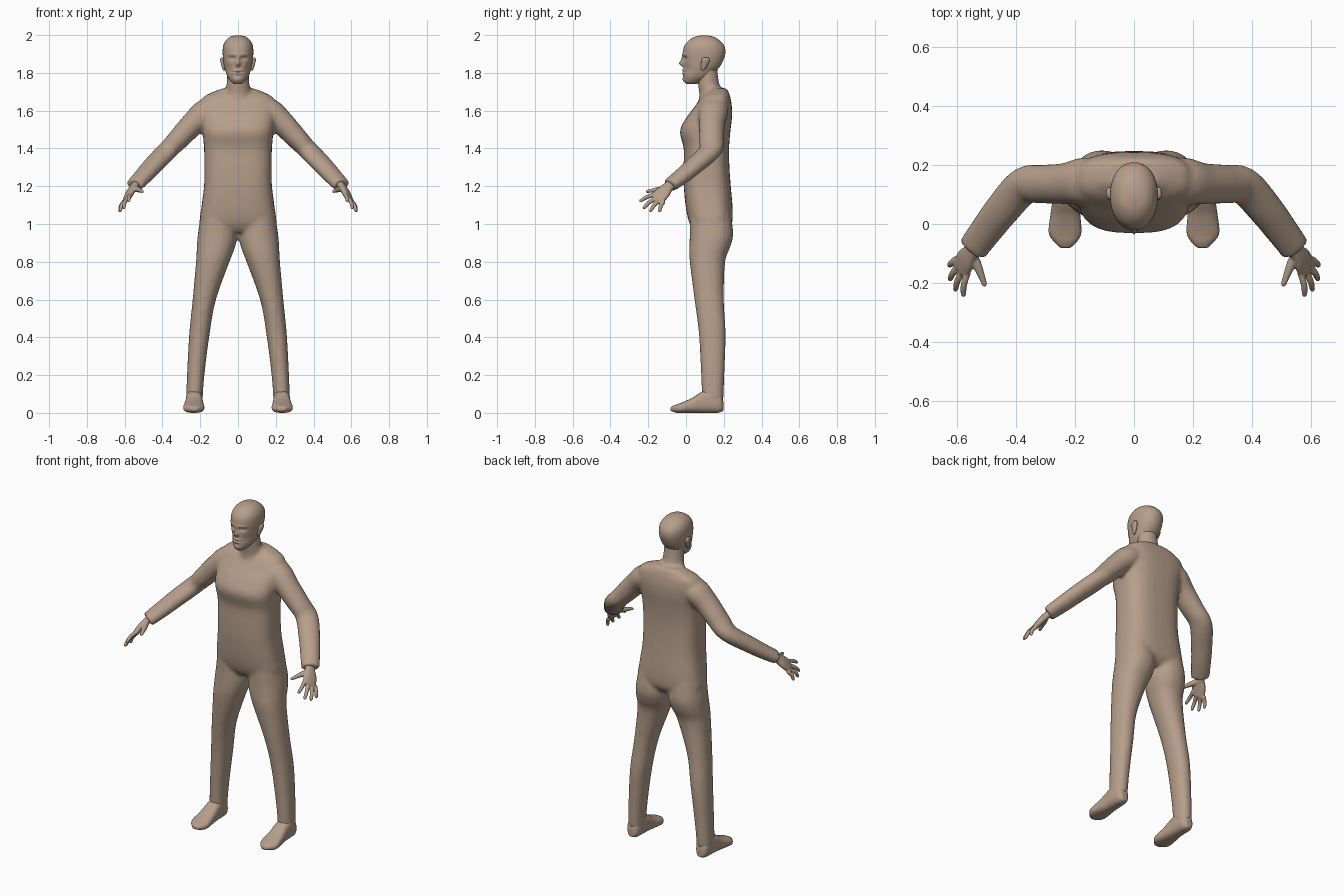
import bpy, bmesh, math
from mathutils import Vector

skin = bpy.data.materials.new("tan_skin")
skin.diffuse_color = (0.47, 0.345, 0.26, 1)


def spline(rows, steps=4):
    """Catmull-Rom resampling of rows of numbers."""
    p = [Vector(r) for r in rows]
    p = [p[0]] + p + [p[-1]]
    out = []
    for i in range(1, len(p) - 2):
        a, b, c, d = p[i - 1:i + 3]
        for k in range(steps):
            t = k / steps
            out.append(0.5 * (2 * b + (c - a) * t + (2 * a - 5 * b + 4 * c - d) * t * t
                              + (3 * b - a - 3 * c + d) * t ** 3))
    return out + [p[-1]]


def oval(c, u, v, power=2.0, seg=32):
    """Rounded ring around c spanned by the half axes u and v."""
    pts = []
    for i in range(seg):
        a = 2 * math.pi * i / seg
        s, t = math.cos(a), math.sin(a)
        pts.append(c + u * math.copysign(abs(s) ** (2 / power), s)
                   + v * math.copysign(abs(t) ** (2 / power), t))
    return pts


def loft(bm, rings, side=1):
    """Skin the rings into a closed tube, mirrored in x for side -1."""
    loops = [[bm.verts.new((p.x * side, p.y, p.z)) for p in r] for r in rings]
    n = len(loops[0])
    for a, b in zip(loops, loops[1:]):
        for i in range(n):
            bm.faces.new((a[i], a[(i + 1) % n], b[(i + 1) % n], b[i]))
    bm.faces.new(loops[0])
    bm.faces.new(loops[-1])


def stack(bm, rows, power=2.0, side=1, seg=32, steps=4):
    """Horizontal rings from rows of z, x0, x1, y0, y1."""
    rings = []
    for z, x0, x1, y0, y1 in spline(rows, steps):
        rings.append(oval(Vector(((x0 + x1) / 2, (y0 + y1) / 2, z)),
                          Vector(((x1 - x0) / 2, 0, 0)), Vector((0, (y1 - y0) / 2, 0)), power, seg))
    loft(bm, rings, side)


def limb(bm, rows, side=1, power=2.0, seg=24, across=None):
    """Tube along a path from rows of x, y, z, width radius, thickness radius."""
    rows = spline(rows)
    pts = [Vector(r[:3]) for r in rows]
    rings = []
    for i, r in enumerate(rows):
        t = (pts[min(i + 1, len(pts) - 1)] - pts[max(i - 1, 0)]).normalized()
        u = across - t * across.dot(t) if across else t.cross(Vector((0, 0, 1)))
        u.normalize()
        rings.append(oval(pts[i], u * r[3], u.cross(t) * r[4], power, seg))
    loft(bm, rings, side)


def finish(name, bm, voxel=0, smooth=3):
    bmesh.ops.recalc_face_normals(bm, faces=bm.faces)
    for f in bm.faces:
        f.smooth = True
    me = bpy.data.meshes.new(name)
    bm.to_mesh(me)
    bm.free()
    me.materials.append(skin)
    ob = bpy.data.objects.new(name, me)
    bpy.context.collection.objects.link(ob)
    if voxel:
        m = ob.modifiers.new("blend", 'REMESH')
        m.mode, m.voxel_size, m.use_smooth_shade = 'VOXEL', voxel, True
        s = ob.modifiers.new("soften", 'SMOOTH')
        s.factor, s.iterations = 0.5, smooth
    return ob


# Body: torso, neck, legs and sleeved arms blended into one skin
bm = bmesh.new()
stack(bm, [(0.955, -.13, .13, .05, .21), (1.0, -.2, .2, .02, .243), (1.08, -.195, .195, 0, .247),
           (1.2, -.18, .18, -.012, .237), (1.3, -.178, .178, -.013, .23), (1.4, -.18, .18, -.012, .228),
           (1.49, -.188, .188, -.032, .235), (1.56, -.195, .195, .0, .243), (1.62, -.2, .2, .045, .243),
           (1.67, -.185, .185, .08, .235), (1.7, -.13, .13, .11, .225), (1.718, -.08, .08, .12, .215)], 2.8)
stack(bm, [(1.62, -.1, .1, .06, .22), (1.68, -.075, .075, .07, .205), (1.73, -.062, .062, .065, .18),
           (1.78, -.058, .058, .06, .17), (1.84, -.055, .055, .06, .165)])
for side in (1, -1):
    stack(bm, [(1.06, .02, .195, .02, .235), (0.95, .004, .212, .02, .25), (0.88, .015, .218, .018, .235),
               (0.8, .045, .222, .02, .207), (0.6, .117, .24, .045, .2), (0.42, .15, .258, .068, .21),
               (0.2, .178, .27, .08, .203), (0.06, .188, .275, .085, .197)], 2.2, side)
    limb(bm, [(.1, .15, 1.63, .07, .05), (.17, .145, 1.593, .08, .07), (.235, .137, 1.535, .07, .064),
              (.31, .135, 1.455, .066, .058), (.375, .128, 1.387, .064, .05), (.45, .045, 1.31, .06, .046),
              (.5, -.02, 1.255, .056, .042), (.548, -.085, 1.205, .052, .036)], side)
finish("body", bm, 0.011, 4)

# Feet: rings along y from heel to toes
bm = bmesh.new()
for side in (1, -1):
    rings = []
    for y, x0, x1, top in spline([(.198, .215, .25, .06), (.18, .195, .268, .1), (.13, .188, .275, .125),
                                  (.08, .186, .277, .11), (.03, .182, .284, .078), (-.03, .178, .29, .052),
                                  (-.06, .193, .272, .042), (-.082, .215, .25, .03)]):
        low = max(0, (abs(y - .06) - .11) * .3)
        rings.append(oval(Vector(((x0 + x1) / 2, y, (low + top) / 2)), Vector(((x1 - x0) / 2, 0, 0)),
                          Vector((0, 0, (top - low) / 2)), 2.6))
    loft(bm, rings, side)
finish("feet", bm, 0.006, 2)

# Hands: palm, four fingers and a thumb
bm = bmesh.new()
spread = Vector((.04, .06, -.04))
for side in (1, -1):
    limb(bm, [(.53, -.06, 1.222, .03, .022), (.552, -.095, 1.195, .03, .02), (.57, -.12, 1.168, .04, .019),
              (.586, -.15, 1.137, .041, .015), (.59, -.158, 1.13, .034, .01)], side, 2.4, across=spread)
    for base, tip in (((.564, -.16, 1.158), (.58, -.247, 1.12)), ((.58, -.153, 1.14), (.608, -.228, 1.082)),
                      ((.593, -.137, 1.128), (.627, -.192, 1.066)), ((.602, -.118, 1.12), (.628, -.142, 1.064))):
        a, b = Vector(base), Vector(tip)
        mid = a.lerp(b, .5) + Vector((.005, -.003, .004))
        limb(bm, [(*a, .012, .012), (*mid, .011, .011), (*a.lerp(b, .9), .009, .009), (*b, .004, .004)], side, seg=12)
    limb(bm, [(.55, -.1, 1.19, .017, .017), (.532, -.14, 1.183, .016, .015), (.518, -.175, 1.178, .012, .011),
              (.507, -.205, 1.172, .009, .008), (.504, -.212, 1.17, .004, .004)], side, seg=12)
finish("hands", bm, 0.004, 2)

# Head: smooth skull with the face pushed in and out of its front
bm = bmesh.new()
stack(bm, [(1.742, -.022, .022, .0, .06), (1.755, -.038, .038, -.01, .09), (1.78, -.056, .056, -.014, .135),
           (1.815, -.068, .068, -.013, .165), (1.85, -.076, .076, -.013, .19), (1.9, -.081, .081, -.017, .208),
           (1.94, -.079, .079, -.01, .204), (1.97, -.066, .066, .012, .18), (1.99, -.044, .044, .043, .15),
           (1.999, -.012, .012, .08, .112)], 2.15, 1, 96, 10)
face = ((0, 1.848, .011, .014, -.02), (0, 1.87, .009, .022, -.01),      # nose tip, bridge
        (.031, 1.876, .017, .01, .014), (.031, 1.874, .01, .006, -.006),  # eye sockets, lids
        (0, 1.812, .022, .006, -.008), (0, 1.797, .019, .006, -.008),     # lips
        (0, 1.804, .026, .0025, .007), (0, 1.765, .02, .012, -.006),      # mouth line, chin
        (.03, 1.897, .025, .007, -.004), (.05, 1.82, .016, .022, .006))   # brow, cheek hollow
for v in bm.verts:
    if v.co.y < .06:
        x, z = abs(v.co.x), v.co.z
        v.co.y += sum(d * math.exp(-((x - fx) / sx) ** 2 - ((z - fz) / sz) ** 2) for fx, fz, sx, sz, d in face)
finish("head", bm)

# Ears: flattened shells leaning out from the head
bm = bmesh.new()
for side in (1, -1):
    stack(bm, [(1.812, .07, .078, .085, .095), (1.825, .068, .084, .08, .105), (1.85, .07, .091, .08, .12),
               (1.87, .074, .095, .083, .125), (1.882, .077, .09, .09, .118)], 2, side, 16)
finish("ears", bm)
